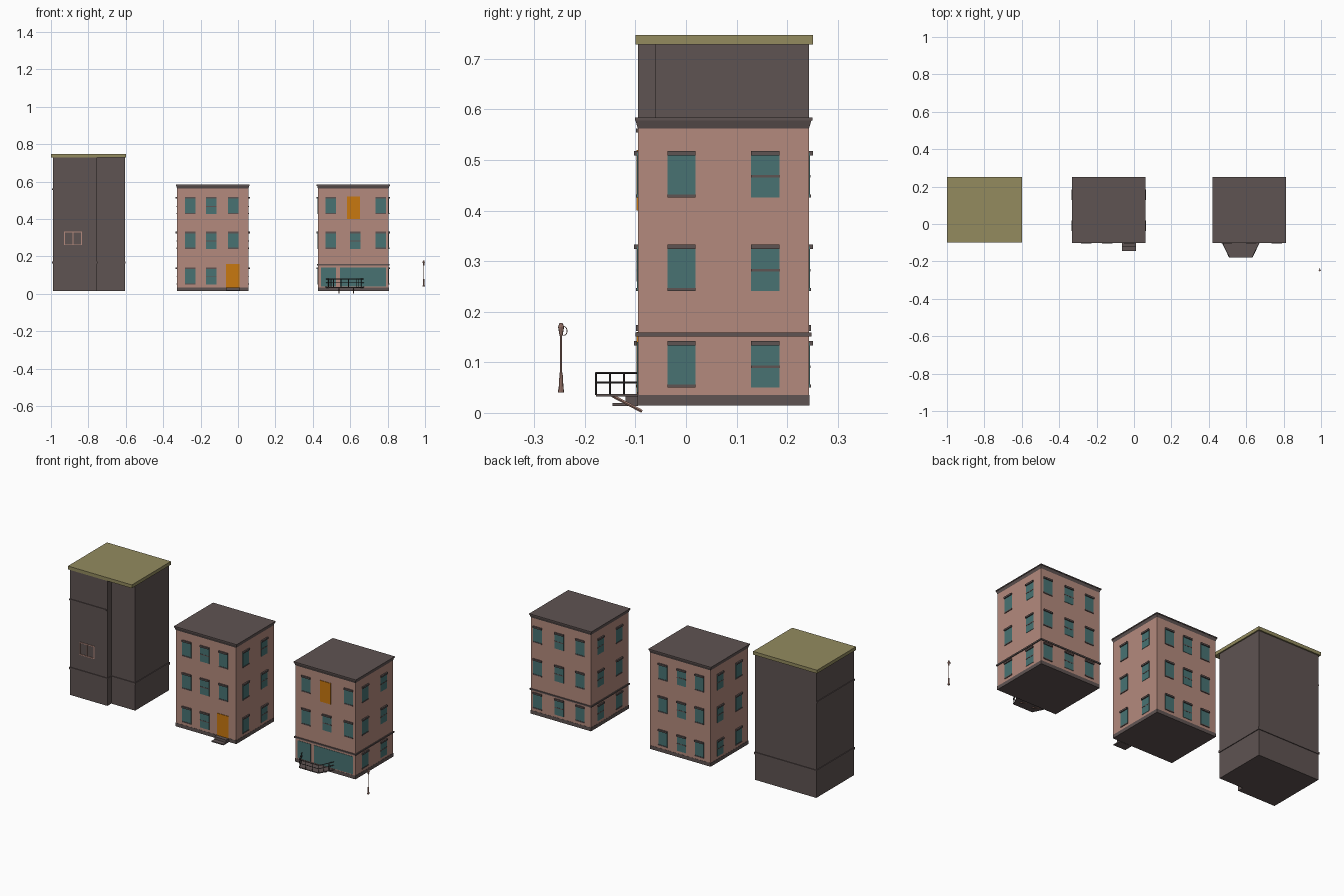
import bpy, bmesh, math
from mathutils import Vector, Matrix

if "Cube" in bpy.data.objects:
    bpy.data.objects.remove(bpy.data.objects["Cube"])


def material(name, rgb):
    m = bpy.data.materials.new(name)
    m.diffuse_color = (*rgb, 1)
    m.use_nodes = True
    m.node_tree.nodes["Principled BSDF"].inputs["Base Color"].default_value = m.diffuse_color
    return m


BRICK = material("salmon brick", (0.456, 0.254, 0.205))
DARK = material("dark stone", (0.114, 0.087, 0.084))
OLIVE = material("olive roof", (0.292, 0.258, 0.114))
GLASS = material("teal glass", (0.065, 0.171, 0.171))
DOOR = material("orange door", (0.578, 0.188, 0.005))
IRON = material("dark iron", (0.06, 0.05, 0.05))

Y0, Y1, Z0 = -0.095, 0.243, 0.015     # shared depth and ground level


class Part:
    """Collects simple solids into one single-coloured object."""
    def __init__(self, name, mat):
        self.name, self.mat, self.bm = name, mat, bmesh.new()

    def prism(self, bottom, top, z0, z1):
        lo = [self.bm.verts.new((x, y, z0)) for x, y in bottom]
        hi = [self.bm.verts.new((x, y, z1)) for x, y in top]
        n = len(lo)
        self.bm.faces.new(lo[::-1])
        self.bm.faces.new(hi)
        for i in range(n):
            j = (i + 1) % n
            self.bm.faces.new((lo[i], lo[j], hi[j], hi[i]))

    def box(self, x0, x1, y0, y1, z0, z1, flare=0):
        f = flare
        self.prism([(x0, y0), (x1, y0), (x1, y1), (x0, y1)],
                   [(x0 - f, y0 - f), (x1 + f, y0 - f), (x1 + f, y1 + f), (x0 - f, y1 + f)], z0, z1)

    def beam(self, a, b, r, r2=None, sides=4):
        a, b = Vector(a), Vector(b)
        rot = (b - a).to_track_quat('Z', 'Y').to_matrix().to_4x4()
        bmesh.ops.create_cone(self.bm, cap_ends=True, segments=sides, radius1=r,
                              radius2=r if r2 is None else r2, depth=(b - a).length,
                              matrix=Matrix.Translation((a + b) / 2) @ rot)

    def plate(self, side, x0, x1, u0, u1, z0, z1, out):
        """Thin box on one wall of a building; u runs along the wall."""
        e = 0.002
        if side == "front":
            self.box(u0, u1, Y0 - out, Y0 + e, z0, z1)
        elif side == "back":
            self.box(u0, u1, Y1 - e, Y1 + out, z0, z1)
        elif side == "right":
            self.box(x1 - e, x1 + out, u0, u1, z0, z1)
        else:
            self.box(x0 - out, x0 + e, u0, u1, z0, z1)

    def done(self):
        bmesh.ops.recalc_face_normals(self.bm, faces=self.bm.faces)
        me = bpy.data.meshes.new(self.name)
        self.bm.to_mesh(me)
        self.bm.free()
        me.materials.append(self.mat)
        ob = bpy.data.objects.new(self.name, me)
        bpy.context.collection.objects.link(ob)


ROWS = (0.05, 0.241, 0.426)           # window sill heights


def brick_house(label, x0, x1, columns, skip):
    walls = Part(label + "_walls", BRICK)
    walls.box(x0, x1, Y0, Y1, 0.033, 0.57)
    walls.done()
    # plinth and flared roof cornice
    trim = Part(label + "_base_and_cornice", DARK)
    trim.box(x0 - .001, x1 + .001, Y0 - .001, Y1 + .001, Z0, 0.035)
    trim.box(x0, x1, Y0, Y1, 0.562, 0.578, flare=0.005)
    trim.box(x0 - .007, x1 + .007, Y0 - .006, Y1 + .007, 0.578, 0.584)
    trim.done()
    # windows: glass plate, lintel, then either a sill or a middle bar
    glass = Part(label + "_window_glass", GLASS)
    frames = Part(label + "_window_trim", DARK)
    walls_cols = {"front": columns, "back": columns, "left": (-0.009, 0.157), "right": (-0.009, 0.157)}
    for side, cols in walls_cols.items():
        for c, u in enumerate(cols):
            for r, z in enumerate(ROWS):
                if side == "front" and (c, r) in skip:
                    continue
                a, b, top = u - 0.028, u + 0.028, z + 0.092
                glass.plate(side, x0, x1, a, b, z, top - .004, 0.002)
                frames.plate(side, x0, x1, a, b, top - 0.009, top, 0.008)
                if c == 1:
                    frames.plate(side, x0, x1, a, b, z + 0.039, z + 0.044, 0.003)
                else:
                    frames.plate(side, x0, x1, a, b, z, z + 0.006, 0.004)
    glass.done()
    frames.done()


def door(name, u0, u1, z0, z1):
    p = Part(name, DOOR)
    p.plate("front", 0, 0, u0, u1, z0, z1, 0.003)
    p.done()


# --- middle house with door and front steps
brick_house("middle_house", -0.325, 0.055, (-0.255, -0.142, -0.025), {(2, 0)})
door("middle_house_door", -0.065, 0.008, 0.035, 0.16)
steps = Part("front_steps", DARK)
steps.box(-0.065, 0.01, -0.145, Y0, 0.014, 0.02)
steps.box(-0.065, 0.01, -0.12, Y0, 0.02, 0.035)
steps.done()

# --- right house with shop front, string course and balcony
X0, X1 = 0.428, 0.805
brick_house("shop_house", X0, X1, (0.495, 0.627, 0.763), {(0, 0), (1, 0), (2, 0), (1, 2)})
door("upper_door", 0.583, 0.652, 0.40, 0.52)
shop = Part("shop_windows", GLASS)
for u0, u1 in ((0.443, 0.525), (0.545, 0.79)):
    shop.plate("front", X0, X1, u0, u1, 0.04, 0.14, 0.002)
shop.done()
course = Part("string_course", DARK)
course.box(X0 - .005, X1 + .005, Y0 - .005, Y1 + .005, 0.151, 0.159)
course.done()

outline = [(0.47, Y0), (0.51, -0.178), (0.632, -0.178), (0.672, Y0)]
floor = Part("balcony_floor", DARK)
floor.prism(outline, outline, 0.032, 0.037)
floor.done()
rail = Part("balcony_railing", IRON)
for p, q in zip(outline, outline[1:]):
    for z in (0.079, 0.06):
        rail.beam((*p, z), (*q, z), 0.002)
    for i in range(4):
        x, y = (p[k] + (q[k] - p[k]) * i / 3 for k in (0, 1))
        rail.beam((x, y, 0.035), (x, y, 0.08), 0.002)
rail.done()
braces = Part("balcony_braces", BRICK)
for x in (0.54, 0.617):
    braces.beam((x, -0.146, 0.034), (x, -0.087, 0.003), 0.003)
braces.done()

# --- left tall block, right part of its front set back
tall = Part("tall_block_walls", DARK)
tall.prism(*[[(-0.99, Y0), (-0.755, Y0), (-0.755, -0.06), (-0.605, -0.06),
              (-0.605, Y1), (-0.99, Y1)]] * 2, Z0, 0.73)
tall.done()
slab = Part("tall_block_roof", OLIVE)
slab.box(-1.0, -0.598, -0.1, 0.251, 0.728, 0.747)
slab.done()
bands = Part("tall_block_bands", DARK)
e = 0.004
bands.prism(*[[(-0.99 - e, Y0 - e), (-0.755 + e, Y0 - e), (-0.755 + e, -0.06 - e),
               (-0.605 + e, -0.06 - e), (-0.605 + e, Y1 + e), (-0.99 - e, Y1 + e)]] * 2, 0.162, 0.174)
bands.plate("front", -0.99, -0.605, -0.99, -0.76, 0.554, 0.562, e)
bands.plate("left", -0.99, -0.605, Y0 - e, Y1, 0.554, 0.562, e)
bands.done()
frame = Part("tall_block_window_frame", BRICK)
for u in (-0.93, -0.885, -0.84):
    frame.plate("front", 0, 0, u, u + 0.005, 0.26, 0.333, 0.003)
for z in (0.26, 0.328):
    frame.plate("front", 0, 0, -0.93, -0.835, z, z + 0.005, 0.003)
frame.done()

# --- street lamp with a small hoop on the head
lamp = Part("street_lamp", BRICK)
lx, ly = 0.993, -0.247
for z0, z1, r0, r1 in ((0.04, 0.046, .006, .006), (0.046, 0.08, .005, .003), (0.08, 0.152, .002, .002),
                       (0.152, 0.17, .003, .006), (0.17, 0.178, .006, .003)):
    lamp.beam((lx, ly, z0), (lx, ly, z1), r0, r1, 8)
hoop = [(lx, ly + 0.005 + 0.007 * math.cos(a), 0.162 + 0.009 * math.sin(a))
        for a in (math.pi * (i / 6 - 0.5) for i in range(7))]
for p, q in zip(hoop, hoop[1:]):
    lamp.beam(p, q, 0.0008)
lamp.done()
